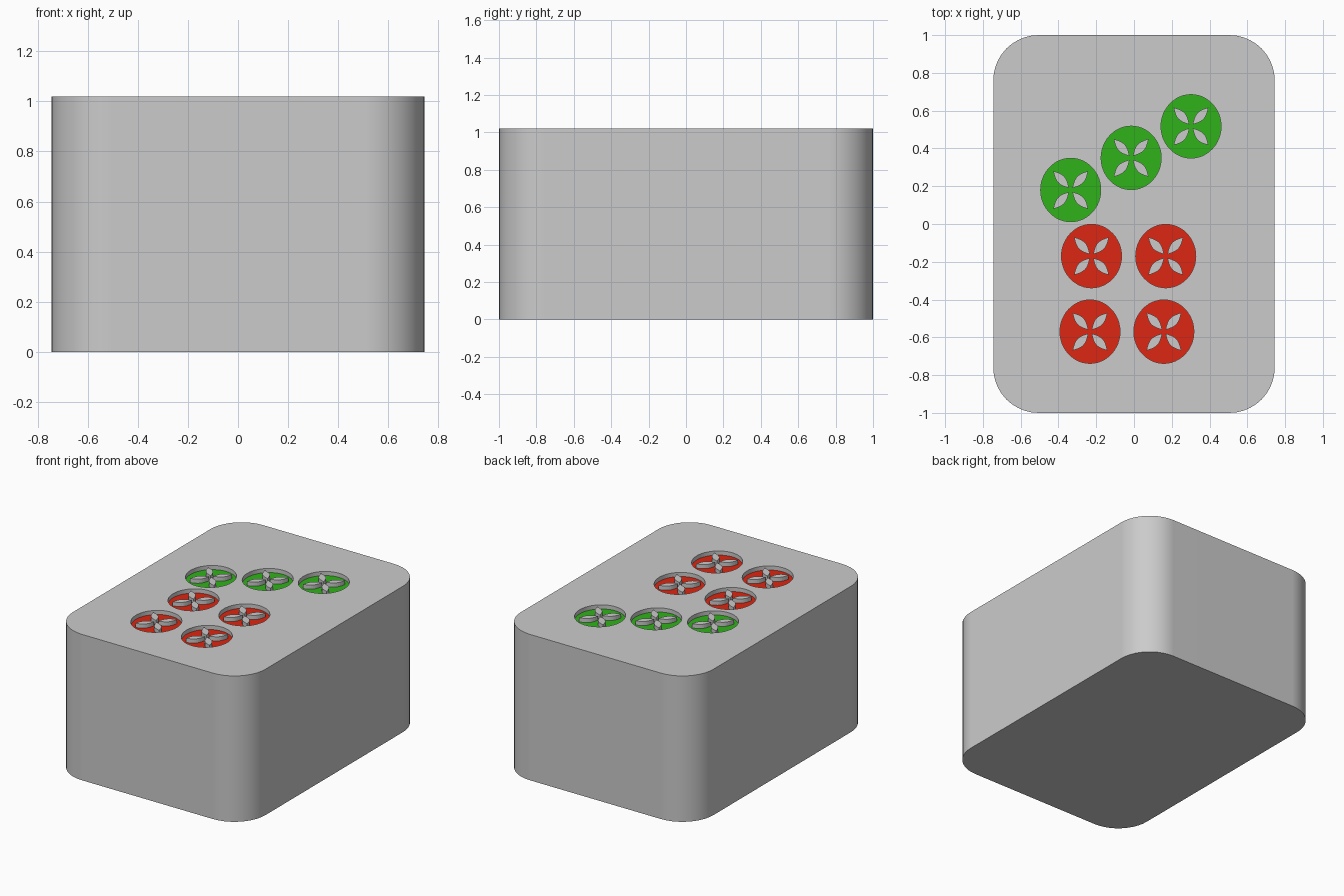
import bpy, bmesh
from math import cos, sin, pi, hypot

if "Cube" in bpy.data.objects:
    bpy.data.objects.remove(bpy.data.objects["Cube"])

TOP, DEPTH = 1.02, 0.03
HALF_X, HALF_Y = 0.745, 1.0
RX, RY = 0.159, 0.168          # disc half sizes


def prism(name, outlines, z0, z1, bevel=0.0, color=None):
    """Closed prisms over one or more counter-clockwise outlines."""
    bm = bmesh.new()
    for pts in outlines:
        low = [bm.verts.new((x, y, z0)) for x, y in pts]
        high = [bm.verts.new((x, y, z1)) for x, y in pts]
        bm.faces.new(low[::-1])
        bm.faces.new(high)
        for i in range(len(pts)):
            j = (i + 1) % len(pts)
            bm.faces.new((low[i], low[j], high[j], high[i]))
    if bevel:
        rim = [e for e in bm.edges if abs(e.verts[0].co.z - e.verts[1].co.z) < 1e-6]
        bmesh.ops.bevel(bm, geom=rim, offset=bevel, segments=5,
                        profile=0.5, affect='EDGES')
    mesh = bpy.data.meshes.new(name)
    bm.to_mesh(mesh)
    bm.free()
    ob = bpy.data.objects.new(name, mesh)
    bpy.context.collection.objects.link(ob)
    if color:
        mat = bpy.data.materials.new(name)
        mat.diffuse_color = color
        mat.use_nodes = True
        mat.node_tree.nodes["Principled BSDF"].inputs["Base Color"].default_value = mat.diffuse_color
        mesh.materials.append(mat)
    return ob


def rounded_rect(hx, hy, r, n=10):
    pts = []
    for k, (sx, sy) in enumerate(((1, 1), (-1, 1), (-1, -1), (1, -1))):
        for i in range(n + 1):
            a = (k + i / n) * pi / 2
            pts.append((sx * (hx - r) + r * cos(a), sy * (hy - r) + r * sin(a)))
    return pts


def disc(c, grow=0.0, n=48):
    return [(c[0] + (RX + grow) * cos(2 * pi * i / n),
             c[1] + (RY + grow) * sin(2 * pi * i / n)) for i in range(n)]


def petal(c, sx, sy, n=10, width=0.023):
    """Pointed leaf running diagonally from near the centre outwards."""
    x0, y0, x1, y1 = 0.009 * sx, 0.010 * sy, 0.092 * sx, 0.100 * sy
    dx, dy = x1 - x0, y1 - y0
    length = hypot(dx, dy)
    pts = []
    for i in range(2 * n):
        t = i / n if i <= n else 2 - i / n
        w = width * sin(pi * t) * (-1 if i < n else 1)
        pts.append((c[0] + x0 + dx * t - dy / length * w,
                    c[1] + y0 + dy * t + dx / length * w))
    return pts


green_spots = [(-0.335, 0.18), (-0.015, 0.35), (0.302, 0.517)]
red_spots = [(-0.225, -0.17), (0.168, -0.17), (-0.233, -0.57), (0.158, -0.57)]
spots = green_spots + red_spots

# Tile body with disc recesses in the top
body = prism("tile_body", [rounded_rect(HALF_X, HALF_Y, 0.24)], 0, TOP, bevel=0.065)
cutter = prism("recess_cutter", [disc(c) for c in spots], TOP - DEPTH, TOP + 0.1)
cutter.hide_render = True
cut = body.modifiers.new("recesses", 'BOOLEAN')
cut.operation, cut.solver, cut.object = 'DIFFERENCE', 'EXACT', cutter
bpy.context.view_layer.objects.active = body
body.select_set(True)
bpy.ops.object.modifier_apply(modifier=cut.name)
bpy.data.objects.remove(cutter)
bpy.ops.object.shade_smooth_by_angle(angle=pi / 6)
normals = body.modifiers.new("flat_normals", 'WEIGHTED_NORMAL')
normals.keep_sharp = True

# Painted recess floors
for name, group, color in (("green_discs", green_spots, (0.03, 0.45, 0.01, 1)),
                           ("red_discs", red_spots, (0.72, 0.02, 0.006, 1))):
    prism(name, [disc(c, 0.001) for c in group],
          TOP - DEPTH - 0.01, TOP - DEPTH + 0.001, color=color)

# Raised petals level with the top
prism("petals", [petal(c, sx, sy) for c in spots for sx in (-1, 1) for sy in (-1, 1)],
      TOP - DEPTH - 0.005, TOP)

# Keep petal winding outward where mirroring flipped it
petals = bpy.data.objects["petals"].data
bm = bmesh.new()
bm.from_mesh(petals)
bmesh.ops.recalc_face_normals(bm, faces=bm.faces)
bm.to_mesh(petals)
bm.free()
